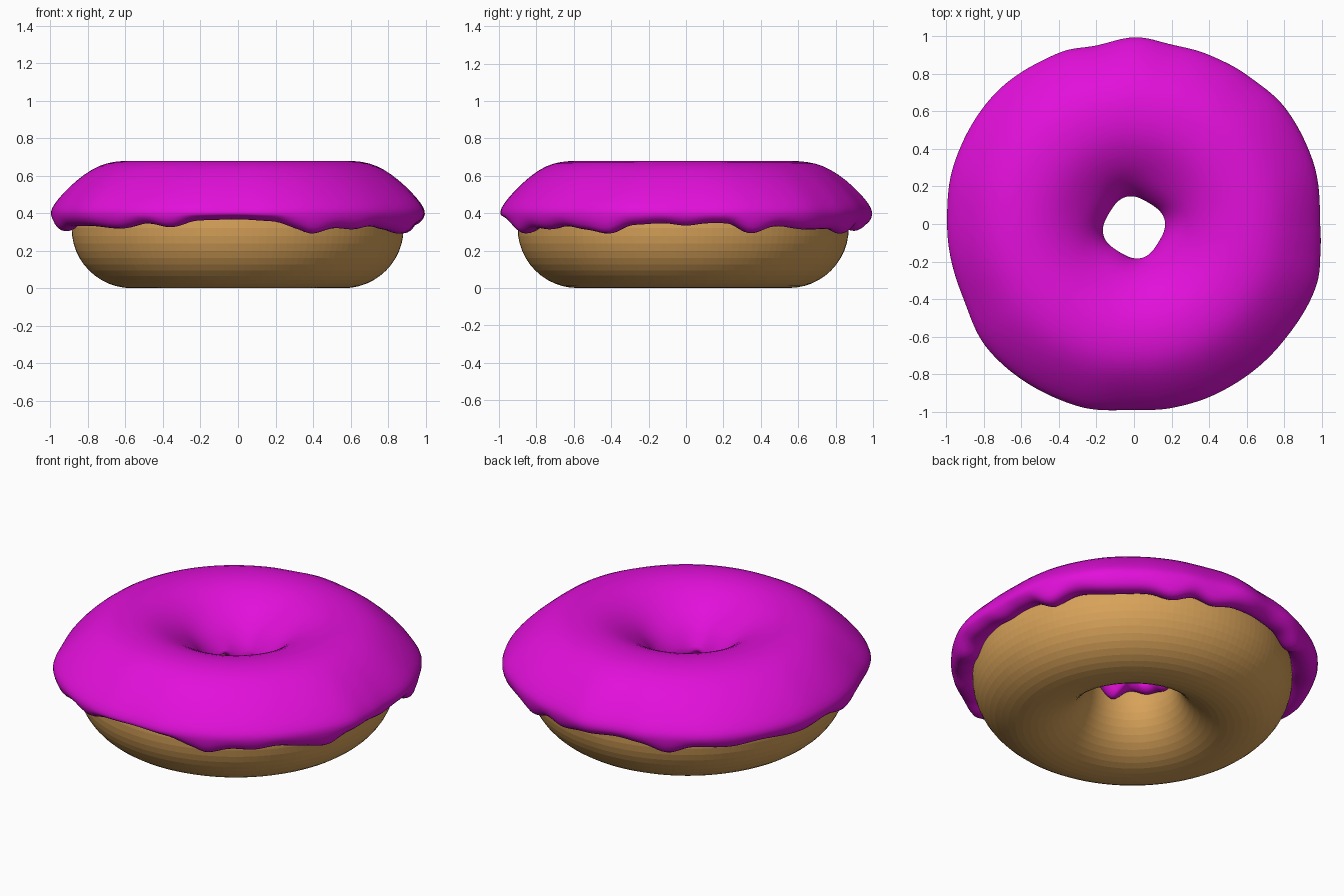
import bpy, bmesh, math

if "Cube" in bpy.data.objects:
    bpy.data.objects.remove(bpy.data.objects["Cube"])

def material(name, rgb):
    m = bpy.data.materials.new(name)
    m.diffuse_color = (*rgb, 1)
    m.use_nodes = True
    m.node_tree.nodes["Principled BSDF"].inputs["Base Color"].default_value = m.diffuse_color
    return m

def ring_mesh(name, section, columns, mat, smooth):
    """Sweep a closed (radius, height) section, given as a function of angle, round z."""
    bm = bmesh.new()
    rows = []
    for i in range(columns):
        a = 2 * math.pi * i / columns
        rows.append([bm.verts.new((r * math.cos(a), r * math.sin(a), z))
                     for r, z in section(math.degrees(a))])
    n = len(rows[0])
    for i in range(columns):
        p, q = rows[i], rows[(i + 1) % columns]
        for j in range(n):
            k = (j + 1) % n
            bm.faces.new((p[j], q[j], q[k], p[k])).smooth = smooth
    bmesh.ops.recalc_face_normals(bm, faces=bm.faces)
    me = bpy.data.meshes.new(name)
    bm.to_mesh(me)
    bm.free()
    me.materials.append(mat)
    ob = bpy.data.objects.new(name, me)
    bpy.context.collection.objects.link(ob)
    return ob

def cyclic(table, deg):
    """Eased interpolation of (angle, value) pairs round the circle."""
    pts = table + [(table[0][0] + 360, table[0][1])]
    for (a, u), (b, v) in zip(pts, pts[1:]):
        if a <= deg <= b:
            t = (1 - math.cos(math.pi * (deg - a) / (b - a))) / 2
            return u + (v - u) * t
    return table[0][1]

dough_mat = material("golden dough", (0.68, 0.36, 0.10))
icing_mat = material("magenta icing", (0.76, 0.005, 0.70))

# Dough ring
R, MINOR = 0.565, 0.32
def torus_section(deg):
    return [(R + MINOR * math.cos(2 * math.pi * j / 48),
             0.32 + MINOR * math.sin(2 * math.pi * j / 48)) for j in range(48)]
dough = ring_mesh("dough", torus_section, 144, dough_mat, False)
dough.location = (-0.002, -0.015, 0)

# Icing: lower edge height and outer radius by angle
drips = [(0, .33), (7, .345), (14, .345), (21, .285), (30, .33), (42, .31), (55, .315),
         (63, .285), (72, .33), (78, .30), (88, .33), (100, .34), (110, .33), (119, .285),
         (127, .33), (140, .32), (150, .335), (165, .32), (178, .34), (190, .30),
         (200, .33), (215, .33), (230, .315), (240, .345), (248, .32), (257, .36),
         (270, .365), (282, .355), (289, .32), (294, .285), (303, .32), (310, .31),
         (318, .33), (326, .31), (335, .285), (342, .335), (353, .345)]
rim = [(0, .995), (20, 1.015), (38, 1.02), (53, 1.0), (66, .99), (78, .98), (89, 1.0),
       (102, .975), (113, 1.0), (138, 1.02), (162, 1.015), (180, 1.0), (202, .995),
       (221, 1.03), (253, 1.02), (270, .995), (282, 1.005), (295, 1.01), (320, 1.015),
       (342, 1.03), (354, 1.005)]
# upper skin from the hole to the outer rim
skin = [(.158, .40), (.20, .48), (.25, .535), (.31, .585), (.39, .635), (.48, .67),
        (.57, .681), (.66, .676), (.74, .655), (.82, .608), (.90, .54), (.96, .475)]

def icing_section(deg):
    low, k = cyclic(drips, deg), cyclic(rim, deg)
    a = math.radians(deg)
    inner = 0.325 + 0.025 * math.sin(5 * a + 1) + 0.015 * math.sin(8 * a)
    wob = 0.008 * math.sin(4 * a + 0.6)
    out = []
    for r, z in skin:
        f = max(0, (r - .6) / .4)
        out.append((r * (1 + (k - 1) * f) + (wob if r < .3 else 0), z))
    # rounded outer lip
    out += [(k * .995, .425), (k, .39), (k * .985, low + .025),
            (k * .955, low + .002), (k * .915, low), (.875, low + .02)]
    # underside following the dough
    for d in range(10, 171, 16):
        t = math.radians(d)
        out.append((R + .312 * math.cos(t), .32 + .312 * math.sin(t)))
    # rounded inner lip
    out += [(.25, inner + .015), (.215, inner), (.18, inner + .015), (.16 + wob, inner + .04)]
    return out

icing = ring_mesh("icing", icing_section, 120, icing_mat, True)
sub = icing.modifiers.new("smooth", 'SUBSURF')
sub.levels = sub.render_levels = 1
# hole sits slightly toward the front, like the dough
for v in icing.data.vertices:
    r = math.hypot(v.co.x, v.co.y)
    v.co.y -= 0.018 * max(0, min(1, (0.9 - r) / 0.4))
